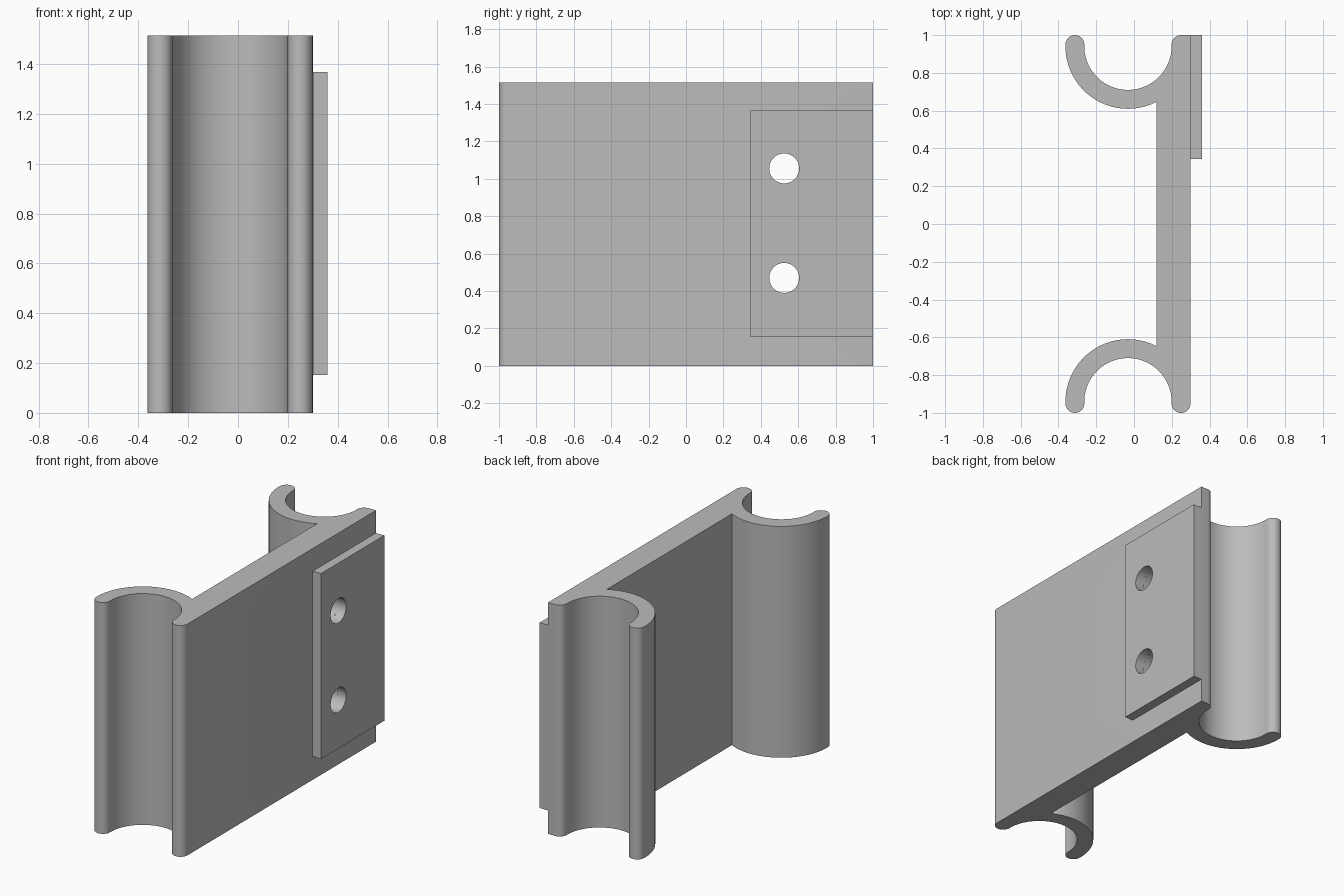
import bpy, bmesh
from math import sin, cos, pi, radians

cube = bpy.data.objects.get("Cube")
if cube:
    bpy.data.objects.remove(cube, do_unlink=True)

HEIGHT = 1.515
CX, CY = -0.032, 0.941        # clip centre
R_IN, R_OUT, TIP = 0.231, 0.331, 0.05
TIP_Y = 1 - TIP
FACE, WALL = 0.30, 0.12       # outer and inner face of the back plate

grey = bpy.data.materials.new("plain grey")
grey.use_nodes = True
grey.diffuse_color = (0.5, 0.5, 0.5, 1)
grey.node_tree.nodes["Principled BSDF"].inputs["Base Color"].default_value = (0.5, 0.5, 0.5, 1)


def arc(x, y, r, start, end, steps):
    angles = [start + (end - start) * i / steps for i in range(steps + 1)]
    return [(x + r * cos(a), y + r * sin(a)) for a in angles]


def prism(name, outline, z0, z1):
    """Extrude a closed xy outline from z0 to z1."""
    bm = bmesh.new()
    base = bm.faces.new([bm.verts.new((x, y, z0)) for x, y in outline])
    top = bmesh.ops.extrude_face_region(bm, geom=[base])["geom"]
    verts = [v for v in top if isinstance(v, bmesh.types.BMVert)]
    bmesh.ops.translate(bm, verts=verts, vec=(0, 0, z1 - z0))
    bmesh.ops.recalc_face_normals(bm, faces=bm.faces)
    mesh = bpy.data.meshes.new(name)
    bm.to_mesh(mesh)
    bm.free()
    mesh.materials.append(grey)
    obj = bpy.data.objects.new(name, mesh)
    bpy.context.collection.objects.link(obj)
    return obj


def clip_end(square):
    """Outline of one end: plate tip, open round clip, junction with the wall."""
    mid = (R_IN + R_OUT) / 2
    if square:
        tip = [(FACE, 1)] + arc(CX + mid, TIP_Y, TIP, pi / 2, pi, 10)
    else:
        tip = arc(CX + mid, TIP_Y, TIP, 0, pi, 20)
    bore = arc(CX, CY, R_IN, 0, -pi, 48)
    free_tip = arc(CX - mid, TIP_Y, TIP, 0, pi, 20)
    join = -math_acos((WALL - CX) / R_OUT)
    return tip + bore + free_tip + arc(CX, CY, R_OUT, -pi, join, 40)


def math_acos(value):
    from math import acos
    return acos(value)


# Plate with a clip at each end, as one profile
rear = clip_end(True)
front = [(x, -y) for x, y in reversed(clip_end(False))]
bracket = prism("clip_bracket", rear + front, 0, HEIGHT)

# Raised mounting pad on the outer face
pad = prism("mounting_pad", [(FACE, 0.345), (0.36, 0.345), (0.36, 1), (FACE, 1)], 0.153, 1.367)

# Two screw holes through pad and plate
for i, z in enumerate((0.47, 1.055)):
    bpy.ops.mesh.primitive_cylinder_add(vertices=48, radius=0.08, depth=0.5,
                                        location=(0.24, 0.525, z), rotation=(0, pi / 2, 0))
    cutter = bpy.context.object
    cutter.name = f"hole_cutter_{i + 1}"
    cutter.data.materials.append(grey)
    cutter.hide_render = True
    cutter.hide_set(True)
    for obj in (bracket, pad):
        cut = obj.modifiers.new("screw_hole", "BOOLEAN")
        cut.operation = "DIFFERENCE"
        cut.solver = "EXACT"
        cut.object = cutter

# Apply the cuts, then smooth the curved walls
for obj in (bracket, pad):
    bpy.ops.object.select_all(action="DESELECT")
    obj.select_set(True)
    bpy.context.view_layer.objects.active = obj
    for name in [m.name for m in obj.modifiers]:
        bpy.ops.object.modifier_apply(modifier=name)
    bpy.ops.object.shade_smooth_by_angle(angle=radians(30))

for obj in [o for o in bpy.data.objects if o.name.startswith("hole_cutter")]:
    bpy.data.objects.remove(obj, do_unlink=True)
